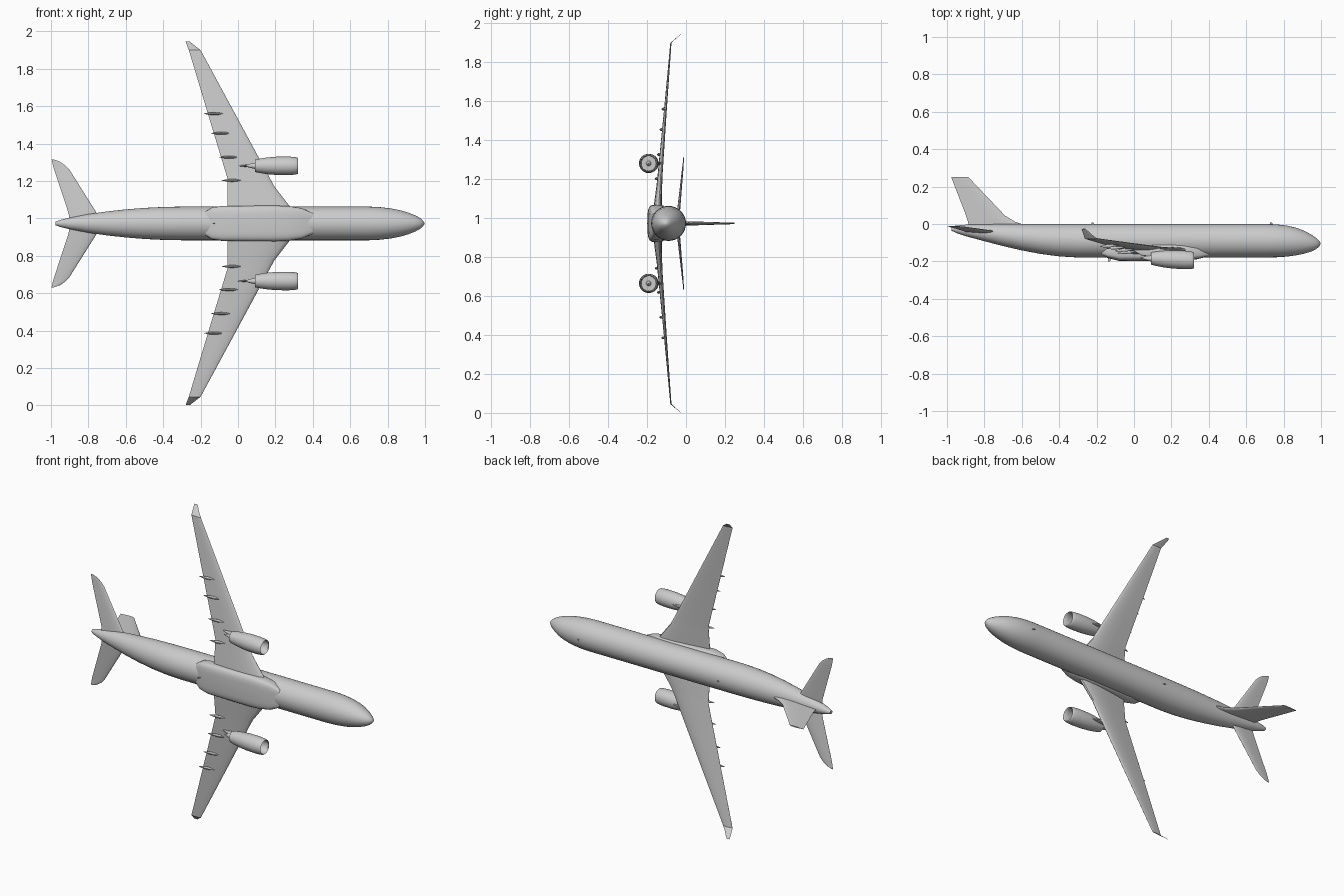
import bpy, bmesh, math
from mathutils import Vector

if "Cube" in bpy.data.objects:
    bpy.data.objects.remove(bpy.data.objects["Cube"])

CZ = 0.973                      # height of the fuselage axis; the span runs along z
grey = bpy.data.materials.new("light_grey")
grey.diffuse_color = (0.6, 0.6, 0.6, 1)
grey.use_nodes = True
grey.node_tree.nodes["Principled BSDF"].inputs["Base Color"].default_value = grey.diffuse_color


def loft(name, rings, angle=35):
    """Skin a row of closed rings, cap both ends, smooth by angle."""
    bm = bmesh.new()
    rows = [[bm.verts.new(p) for p in ring] for ring in rings]
    n = len(rows[0])
    for a, b in zip(rows, rows[1:]):
        for i in range(n):
            j = (i + 1) % n
            bm.faces.new((a[i], a[j], b[j], b[i]))
    bm.faces.new(rows[0])
    bm.faces.new(rows[-1])
    bmesh.ops.remove_doubles(bm, verts=bm.verts, dist=1e-5)
    bmesh.ops.recalc_face_normals(bm, faces=bm.faces)
    me = bpy.data.meshes.new(name)
    bm.to_mesh(me)
    bm.free()
    me.materials.append(grey)
    ob = bpy.data.objects.new(name, me)
    bpy.context.collection.objects.link(ob)
    bpy.ops.object.select_all(action='DESELECT')
    ob.select_set(True)
    bpy.context.view_layer.objects.active = ob
    bpy.ops.object.shade_smooth_by_angle(angle=math.radians(angle))
    return ob


def oval(x, top, bottom, half, n=32, power=2.0, z=CZ):
    """Superellipse ring across the x axis."""
    ring = []
    for i in range(n):
        a = 2 * math.pi * i / n
        c, s = math.cos(a), math.sin(a)
        u = math.copysign(abs(c) ** (2 / power), c)
        v = math.copysign(abs(s) ** (2 / power), s)
        ring.append((x, (top + bottom) / 2 + v * (top - bottom) / 2, z + u * half))
    return ring


# chord fraction, half thickness fraction
FOIL = [(0, 0), (.02, .4), (.08, .72), (.2, .95), (.35, 1), (.55, .8), (.8, .38), (1, .04)]


def foil(le, te, thick):
    """Closed aerofoil outline as (x, offset) pairs."""
    up = [(le + (te - le) * f, h * thick / 2) for f, h in FOIL]
    return up + [(x, -h) for x, h in reversed(up[1:])]


# Fuselage: x, top, bottom, half width
BODY = [(-.975, -.013, -.036, .010), (-.95, -.008, -.048, .019), (-.9, -.004, -.065, .031),
        (-.8, -.001, -.092, .050), (-.7, 0, -.118, .064), (-.6, 0, -.141, .075),
        (-.5, 0, -.160, .083), (-.4, 0, -.173, .088), (-.3, 0, -.179, .090),
        (.7, 0, -.179, .090), (.76, -.002, -.178, .087), (.82, -.009, -.174, .080),
        (.87, -.021, -.167, .070), (.91, -.036, -.159, .058), (.95, -.058, -.146, .042),
        (.975, -.075, -.134, .028), (.99, -.089, -.120, .014), (.996, -.1, -.11, .004)]
loft("fuselage", [oval(*b) for b in BODY])

# Belly fairing around the wing root
FAIR = [(-.175, -.13, -.165, .062), (-.14, -.115, -.182, .085), (-.08, -.105, -.197, .094),
        (.2, -.1, -.198, .096), (.27, -.105, -.196, .093), (.34, -.115, -.188, .082),
        (.40, -.13, -.172, .055)]
loft("belly_fairing", [oval(*f, n=32, power=4) for f in FAIR])

# Fin: y, leading x, trailing x, thickness
FIN = [(-.03, -.56, -.89, .022), (0, -.6, -.885, .022), (.012, -.635, -.888, .022),
       (.045, -.69, -.898, .02), (.25, -.885, -.977, .007)]
loft("fin", [[(x, y, CZ + h) for x, h in foil(le, te, t)] for y, le, te, t in FIN])

# Wing and tailplane sections: span, leading x, trailing x, y, thickness, rise of leading edge
WING = [(.04, .315, -.055, -.152, .044, .016), (.09, .278, -.055, -.148, .040, .016),
        (.197, .195, -.055, -.139, .028, .012), (.237, .173, -.055, -.136, .025, .01),
        (.58, -.012, -.159, -.107, .014, .005), (.927, -.2, -.263, -.078, .006, .002)]
WINGLET = [WING[-1], (.945, -.224, -.27, -.058, .004, 0), (.972, -.258, -.28, -.026, .002, 0)]
TAIL = [(.01, -.73, -.90, -.043, .018, 0), (.055, -.755, -.906, -.039, .016, 0),
        (.29, -.903, -.984, -.016, .007, 0), (.312, -.925, -.99, -.014, .005, 0),
        (.332, -.955, -.994, -.013, .004, 0), (.342, -.985, -.997, -.012, .002, 0)]


def panel(name, sections, side):
    rings = []
    for s, le, te, y, t, rise in sections:
        rings.append([(x, y + h + rise * ((x - te) / (le - te) - .5), CZ + side * s)
                      for x, h in foil(le, te, t)])
    loft(name, rings)


# Engine lathe profile: x, radius (tail cone, cowl, lip, intake, fan, spinner)
COWL = [(.03, .0005), (.07, .012), (.1, .018), (.1, .029), (.09, .033), (.12, .039),
        (.16, .045), (.21, .049), (.27, .0495), (.305, .047), (.318, .044), (.32, .042),
        (.316, .039), (.29, .038), (.262, .038), (.262, .013), (.275, .009), (.285, .0005)]
# Pylon: x, top, bottom, half thickness
PYLON = [(.0, -.132, -.145, .001), (.04, -.125, -.168, .006), (.1, -.122, -.178, .008),
         (.15, -.132, -.18, .008), (.2, -.143, -.18, .006), (.255, -.15, -.17, .001)]
# Flap track fairings: span, centre x, centre y
TRACKS = [(.23, -.035, -.150), (.354, -.05, -.139), (.482, -.092, -.126), (.587, -.13, -.116)]
POD = [(-.052, .001), (-.03, .005), (0, .0075), (.025, .0065), (.05, .001)]

for side, word in ((1, "left"), (-1, "right")):
    panel(word + "_wing", WING, side)
    panel(word + "_winglet", WINGLET, side)
    panel(word + "_tailplane", TAIL, side)
    ez = CZ + side * .308
    rings = []
    for x, r in COWL:
        cy = -.184 - .045 * (x - .09)
        rings.append(oval(x, cy + r, cy - r, r, n=28, z=ez))
    loft(word + "_engine", rings)
    loft(word + "_pylon", [oval(*p, n=12, power=3, z=ez) for p in PYLON])
    for k, (s, cx, cy) in enumerate(TRACKS):
        loft(f"{word}_flap_track_{k + 1}",
             [oval(cx + dx, cy + r * 1.3 - dx * -.1, cy - r * 1.3 - dx * -.1, r, n=10,
                   z=CZ + side * s) for dx, r in POD])

# Small blade aerials on the roof and belly
for k, (x, y0, y1) in enumerate([(-.22, -.004, .008), (.735, -.004, .008), (-.13, -.18, -.2)]):
    loft(f"aerial_{k + 1}", [[(px, y, CZ + h) for px, h in foil(x + a, x - .008, .004)]
                             for y, a in ((y0, .01), (y1, .002))])
